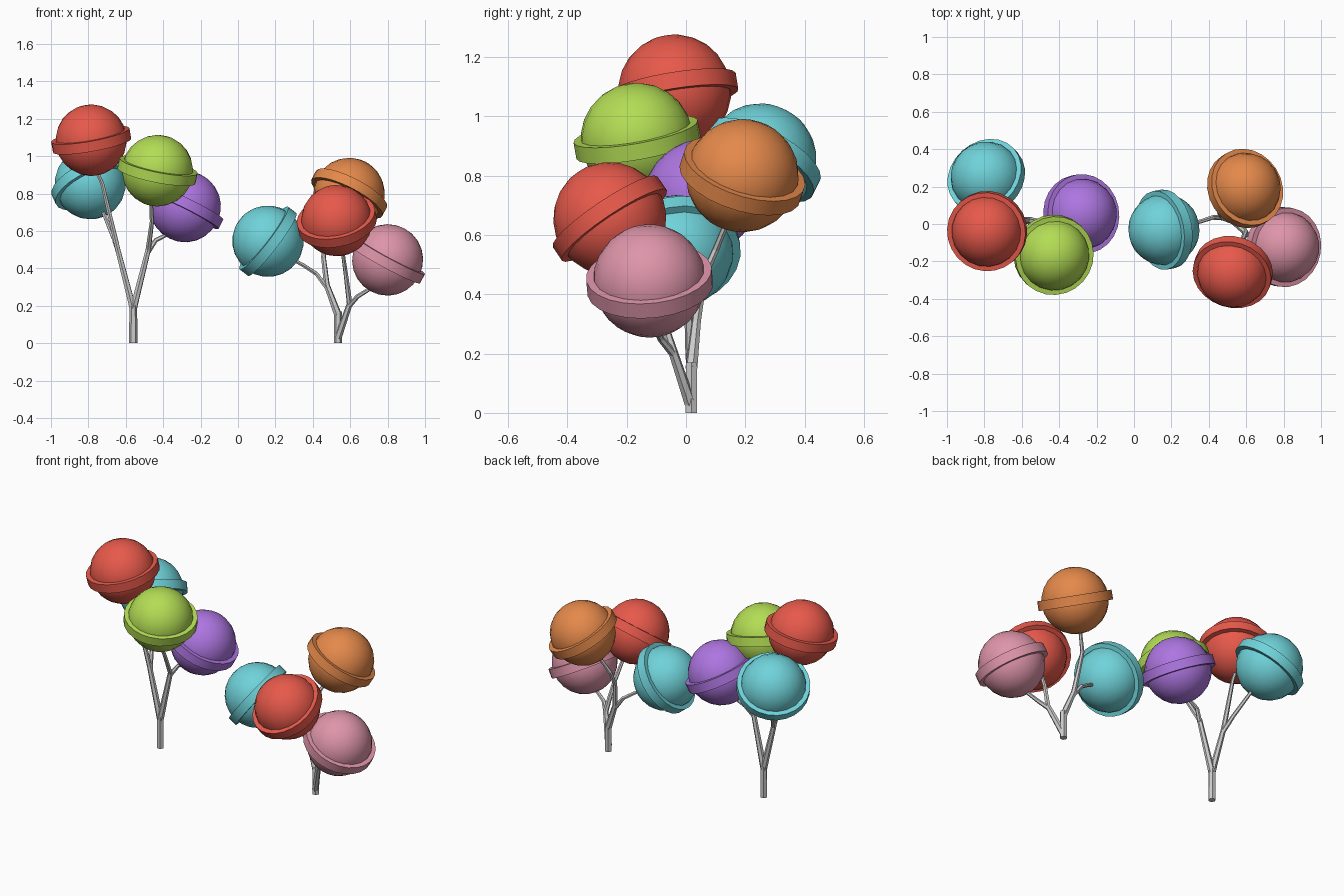
import bpy, bmesh
from mathutils import Vector, Matrix

if "Cube" in bpy.data.objects:
    bpy.data.objects.remove(bpy.data.objects["Cube"])

COLORS = {
    "red": (0.80, 0.10, 0.07, 1), "teal": (0.16, 0.65, 0.70, 1),
    "lime": (0.45, 0.72, 0.09, 1), "purple": (0.42, 0.18, 0.75, 1),
    "orange": (0.78, 0.25, 0.07, 1), "pink": (0.73, 0.30, 0.40, 1),
}
R = 0.191          # ball radius
SEG = 20


def material(name):
    m = bpy.data.materials.get(name) or bpy.data.materials.new(name)
    m.diffuse_color = COLORS[name]
    m.use_nodes = True
    m.node_tree.nodes["Principled BSDF"].inputs["Base Color"].default_value = m.diffuse_color
    return m


def candy(name, color, center, axis):
    """Ball with a flat collar around its equator, tilted along axis."""
    bm = bmesh.new()
    bmesh.ops.create_uvsphere(bm, u_segments=SEG, v_segments=12, radius=R)
    # collar: rectangular section spun round the ball
    section = [(0.18, -0.028), (0.213, -0.028), (0.213, 0.028), (0.18, 0.028)]
    rings = []
    for i in range(24):
        rot = Matrix.Rotation(i * 6.283185307 / 24, 3, 'Z')
        rings.append([bm.verts.new(rot @ Vector((r, 0, z))) for r, z in section])
    for i in range(24):
        a, b = rings[i], rings[(i + 1) % 24]
        for j in range(4):
            k = (j + 1) % 4
            bm.faces.new((a[j], b[j], b[k], a[k]))
    bmesh.ops.recalc_face_normals(bm, faces=bm.faces)
    me = bpy.data.meshes.new(name)
    bm.to_mesh(me)
    bm.free()
    me.materials.append(material(color))
    ob = bpy.data.objects.new(name, me)
    bpy.context.collection.objects.link(ob)
    ob.location = center
    ob.rotation_mode = 'QUATERNION'
    ob.rotation_quaternion = Vector(axis).to_track_quat('Z', 'Y')
    bpy.ops.object.select_all(action='DESELECT')
    ob.select_set(True)
    bpy.context.view_layer.objects.active = ob
    bpy.ops.object.shade_smooth_by_angle(angle=0.7)


def stem(name, pts):
    """Tapered six-sided stick through (x, y, z, radius) points."""
    cu = bpy.data.curves.new(name, 'CURVE')
    cu.dimensions = '3D'
    cu.bevel_depth = 1.0
    cu.bevel_resolution = 1
    cu.use_fill_caps = True
    sp = cu.splines.new('POLY')
    sp.points.add(len(pts) - 1)
    sp.use_smooth = False
    for p, (x, y, z, r) in zip(sp.points, pts):
        p.co = (x, y, z, 1)
        p.radius = r
    ob = bpy.data.objects.new(name, cu)
    bpy.context.collection.objects.link(ob)
    bpy.ops.object.select_all(action='DESELECT')
    ob.select_set(True)
    bpy.context.view_layer.objects.active = ob
    bpy.ops.object.convert(target='MESH')


# left bunch of candies
candy("left_red_candy", "red", (-0.785, -0.038, 1.085), (-0.18, -0.16, 1))
candy("left_teal_candy", "teal", (-0.79, 0.25, 0.853), (-0.38, 0.42, 0.83))
candy("left_lime_candy", "lime", (-0.43, -0.165, 0.922), (0.2, -0.18, 1))
candy("left_purple_candy", "purple", (-0.282, 0.052, 0.73), (0.44, 0.09, 0.89))
# right bunch of candies
candy("right_teal_candy", "teal", (0.16, -0.03, 0.545), (-0.78, -0.14, 0.6))
candy("right_orange_candy", "orange", (0.594, 0.19, 0.80), (0.44, 0.28, 0.86))
candy("right_red_candy", "red", (0.528, -0.257, 0.655), (-0.18, -0.55, 0.82))
candy("right_pink_candy", "pink", (0.80, -0.123, 0.445), (0.47, -0.08, 0.87))

# left stems
stem("left_trunk", [(-0.56, 0.018, 0, 0.022), (-0.56, 0.018, 0.2, 0.021)])
stem("left_red_stem", [(-0.56, 0.018, 0.18, 0.02), (-0.64, 0.025, 0.49, 0.015),
                       (-0.725, 0.005, 0.85, 0.011), (-0.755, -0.005, 0.92, 0.01)])
stem("left_teal_stem", [(-0.635, 0.025, 0.47, 0.014), (-0.665, 0.08, 0.56, 0.012),
                        (-0.725, 0.18, 0.71, 0.01)])
stem("left_lime_stem", [(-0.56, 0.018, 0.18, 0.02), (-0.48, 0.005, 0.5, 0.015),
                        (-0.46, -0.08, 0.65, 0.012), (-0.465, -0.135, 0.76, 0.01)])
stem("left_purple_stem", [(-0.48, 0.005, 0.49, 0.014), (-0.44, 0.03, 0.55, 0.012),
                          (-0.36, 0.037, 0.59, 0.01)])
# right stems
stem("right_trunk", [(0.535, 0.018, 0, 0.022), (0.535, 0.018, 0.17, 0.021)])
stem("right_orange_stem", [(0.535, 0.018, 0.15, 0.021), (0.475, 0.035, 0.31, 0.016),
                           (0.457, 0.06, 0.46, 0.013), (0.465, 0.1, 0.55, 0.012),
                           (0.52, 0.145, 0.66, 0.01)])
stem("right_teal_stem", [(0.48, 0.033, 0.29, 0.014), (0.42, 0.035, 0.37, 0.012),
                         (0.36, 0.015, 0.41, 0.011), (0.29, -0.005, 0.45, 0.01)])
stem("right_red_stem", [(0.535, 0.015, 0.03, 0.02), (0.597, -0.045, 0.21, 0.016),
                        (0.575, -0.1, 0.38, 0.012), (0.555, -0.17, 0.52, 0.01)])
stem("right_pink_stem", [(0.595, -0.043, 0.2, 0.014), (0.64, -0.085, 0.25, 0.012),
                         (0.72, -0.11, 0.3, 0.01)])
